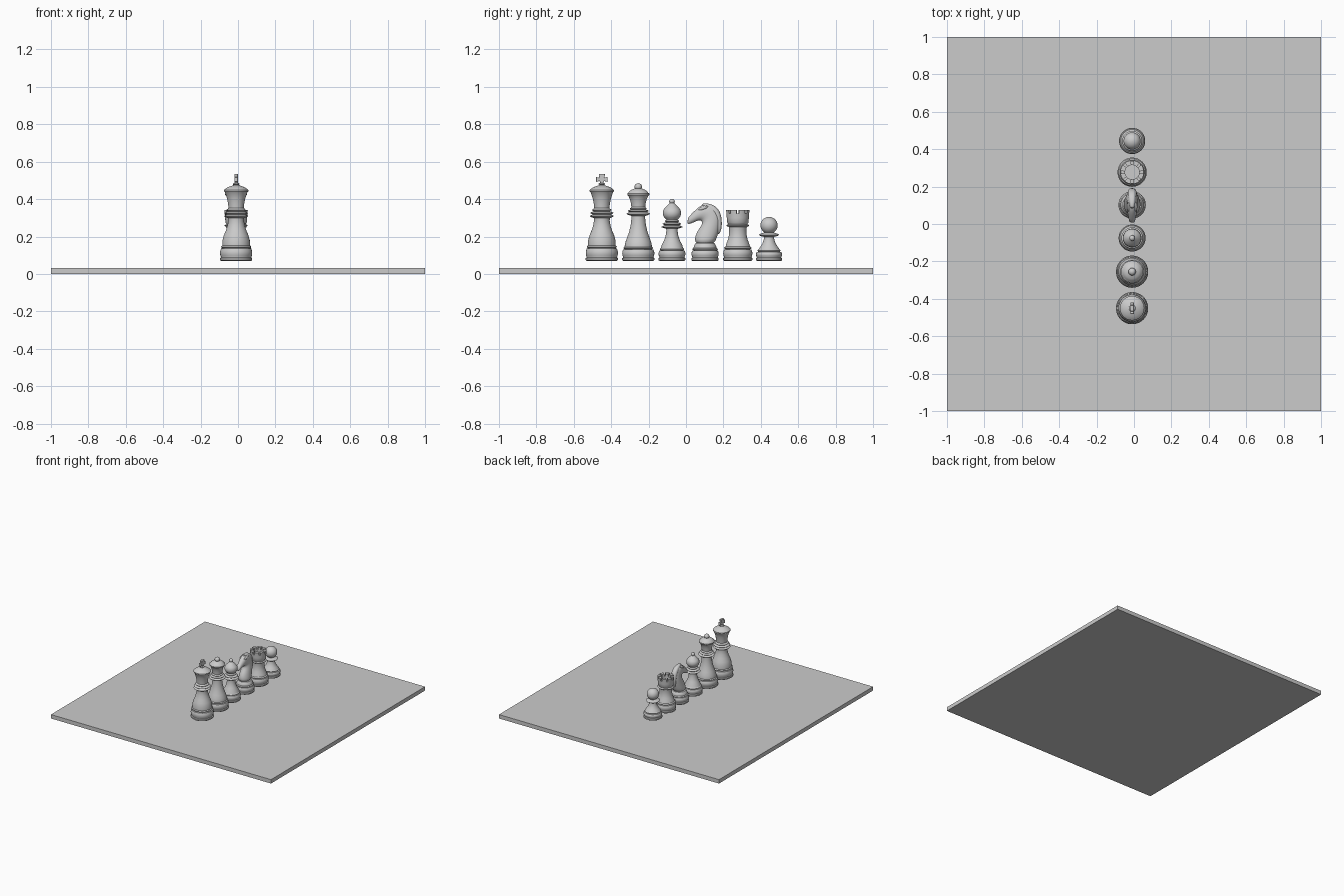
import bpy, bmesh, math
from mathutils import Vector

CX, BASE = -0.01, 0.07     # common x of the row, underside of the pieces


def make(name, bm, angle=35):
    bmesh.ops.recalc_face_normals(bm, faces=bm.faces)
    me = bpy.data.meshes.new(name)
    bm.to_mesh(me)
    bm.free()
    ob = bpy.data.objects.new(name, me)
    bpy.context.collection.objects.link(ob)
    bpy.ops.object.select_all(action='DESELECT')
    ob.select_set(True)
    bpy.context.view_layer.objects.active = ob
    bpy.ops.object.shade_smooth_by_angle(angle=math.radians(angle))
    return ob


def skin(bm, rings):
    for a, b in zip(rings, rings[1:]):
        n = len(a)
        for i in range(n):
            bm.faces.new((a[i], a[(i + 1) % n], b[(i + 1) % n], b[i]))
    bm.faces.new(rings[0])
    bm.faces.new(rings[-1])


def lathe(name, y, profile, n=48):
    bm = bmesh.new()
    rings = [[bm.verts.new((CX + r * math.cos(2 * math.pi * i / n),
                            y + r * math.sin(2 * math.pi * i / n), z))
              for i in range(n)] for r, z in profile]
    skin(bm, rings)
    return make(name, bm)


def bead(r, z, h, bulge):
    """Rounded ring profile."""
    return [(r + bulge * math.sin(math.pi * k / 6), z + h * k / 6) for k in range(7)]


def ball(r, z, h=None, start=-60):
    """Ball profile from a start angle to the pole."""
    h = h or r
    return [(max(r * math.cos(math.radians(a)), 0.0005), z + h * math.sin(math.radians(a)))
            for a in [start + (90 - start) * k / 14 for k in range(15)]]


def foot(r, h):
    """Stepped foot shared by every piece."""
    return ([(r - .005, BASE), (r, BASE + .004), (r, BASE + .014), (r - .005, BASE + .018)]
            + bead(r - .005, BASE + .02, h - .02, .005))


def box(name, loc, size):
    bm = bmesh.new()
    bmesh.ops.create_cube(bm, size=1)
    for v in bm.verts:
        v.co = Vector(loc) + Vector([a * b for a, b in zip(v.co, size)])
    return make(name, bm)


# board
board = box("board", (0, 0, .016), (2, 2, .032))

# king: turned body and cross
ky = -.45
lathe("king_body", ky, foot(.086, .065) + bead(.074, .138, .014, .006)
      + [(.074, .155), (.073, .18), (.066, .206), (.055, .232), (.046, .26), (.042, .285), (.043, .298)]
      + bead(.052, .302, .014, .012) + [(.05, .318)] + bead(.052, .32, .012, .01)
      + [(.044, .335)] + bead(.046, .337, .01, .006)
      + [(.041, .352), (.043, .375), (.049, .405), (.059, .435), (.065, .442), (.065, .449),
         (.058, .455), (.045, .464), (.025, .471), (.012, .475)]
      + bead(.01, .475, .012, .008) + [(.008, .488)])


def cross(name, y):
    half = [(.008, .484), (.011, .497), (.031, .492), (.031, .518), (.013, .514), (.017, .535)]
    outline = half + [(-a, z) for a, z in reversed(half)]
    bm = bmesh.new()
    skin(bm, [[bm.verts.new((CX + x, y + a, z)) for a, z in outline] for x in (-.01, .01)])
    ob = make(name, bm)
    m = ob.modifiers.new("soft_edges", 'BEVEL')
    m.width, m.segments = .0025, 2


cross("king_cross", ky)

# queen
lathe("queen", -.255, foot(.086, .06) + bead(.073, .132, .013, .006)
      + [(.073, .148), (.069, .17), (.06, .195), (.049, .225), (.041, .26), (.037, .295), (.037, .31)]
      + bead(.052, .315, .013, .011) + [(.048, .33)] + bead(.048, .332, .01, .008)
      + [(.04, .344)] + bead(.04, .345, .009, .005)
      + [(.037, .358), (.039, .375), (.045, .4), (.053, .417), (.059, .423), (.059, .43), (.053, .434),
         (.05, .44), (.036, .45), (.018, .457), (.01, .46)]
      + ball(.02, .466, .019, -40))

# bishop
lathe("bishop", -.075, foot(.072, .055) + bead(.06, .126, .012, .005)
      + [(.059, .14), (.054, .157), (.043, .177), (.034, .203), (.03, .23), (.031, .242)]
      + bead(.046, .246, .011, .011) + [(.04, .26)] + bead(.041, .262, .011, .009)
      + [(.033, .276)] + bead(.034, .279, .008, .005) + [(.03, .29)]
      + ball(.049, .326, .043, -50)[:9]
      + [(.029, .362), (.017, .374), (.01, .38)] + ball(.015, .388, .014, -40))

# rook: turned body with a sunken top, then merlons
ry = .277
lathe("rook_body", ry, foot(.078, .06) + bead(.066, .132, .014, .007)
      + [(.065, .149), (.06, .165), (.052, .185), (.047, .21), (.046, .235), (.048, .25)]
      + bead(.052, .253, .012, .01) + [(.052, .268), (.057, .275), (.059, .3), (.061, .323),
         (.038, .323), (.038, .29), (.0005, .29)])
bm = bmesh.new()
count = 8
for k in range(count):
    rings = []
    for s in range(6):
        a = 2 * math.pi * (k + .14 + .72 * s / 5) / count
        rings.append([bm.verts.new((CX + r * math.cos(a), ry + r * math.sin(a), z))
                      for r, z in ((.038, .318), (.0605, .318), (.063, .343), (.038, .343))])
    skin(bm, rings)
make("rook_merlons", bm)

# pawn
lathe("pawn", .444, foot(.07, .048) + bead(.056, .119, .012, .005)
      + [(.055, .133), (.046, .146), (.035, .163), (.028, .185), (.027, .198)]
      + bead(.042, .202, .014, .011) + [(.036, .217), (.027, .222)] + ball(.046, .26, .045, -58))

# knight: turned foot
ny = .102
lathe("knight_foot", ny, foot(.073, .055) + bead(.062, .126, .013, .006)
      + [(.062, .141), (.056, .156), (.05, .165), (.0005, .17)])


def loft(name, sections, power=1.0, n=24):
    """Elliptical sections given by front point, back point, half thickness."""
    bm, rings = bmesh.new(), []
    for fy, fz, by, bz, t in sections:
        f, b = Vector((CX, fy, fz)), Vector((CX, by, bz))
        ring = []
        for i in range(n):
            a = 2 * math.pi * i / n
            p = (f + b) / 2 + (f - b) / 2 * math.cos(a)
            p.x += t * math.copysign(abs(math.sin(a)) ** power, math.sin(a))
            ring.append(bm.verts.new(p))
        rings.append(ring)
    skin(bm, rings)
    ob = make(name, bm, 50)
    m = ob.modifiers.new("smooth", 'SUBSURF')
    m.levels = m.render_levels = 1
    return ob


# knight: neck and head swept from foot to muzzle
loft("knight_head", [
    (.05, .158, .152, .158, .047), (.046, .185, .163, .19, .045), (.054, .218, .176, .225, .04),
    (.074, .247, .185, .272, .035), (.088, .27, .183, .315, .031), (.084, .284, .166, .35, .029),
    (.072, .288, .135, .372, .029), (.056, .283, .096, .374, .027), (.038, .274, .067, .357, .023),
    (.022, .268, .042, .334, .019), (.01, .267, .022, .313, .016), (.006, .275, .011, .3, .011)])

# knight: mane ridge down the back of the neck
loft("knight_mane", [
    (.08, .36, .085, .377, .008), (.1, .352, .115, .379, .016), (.135, .335, .155, .366, .022),
    (.155, .305, .184, .334, .024), (.162, .272, .193, .286, .022), (.16, .24, .191, .24, .018),
    (.155, .215, .177, .208, .012)], power=.8)

# knight: ears
for side in (-1, 1):
    bm = bmesh.new()
    bmesh.ops.create_uvsphere(bm, u_segments=12, v_segments=8, radius=1)
    for v in bm.verts:
        x, y, z = v.co
        v.co = (CX + side * .02 + .008 * x, .092 + .026 * y, .352 + .01 * z + .008 * y)
    make("knight_ear_left" if side < 0 else "knight_ear_right", bm)
